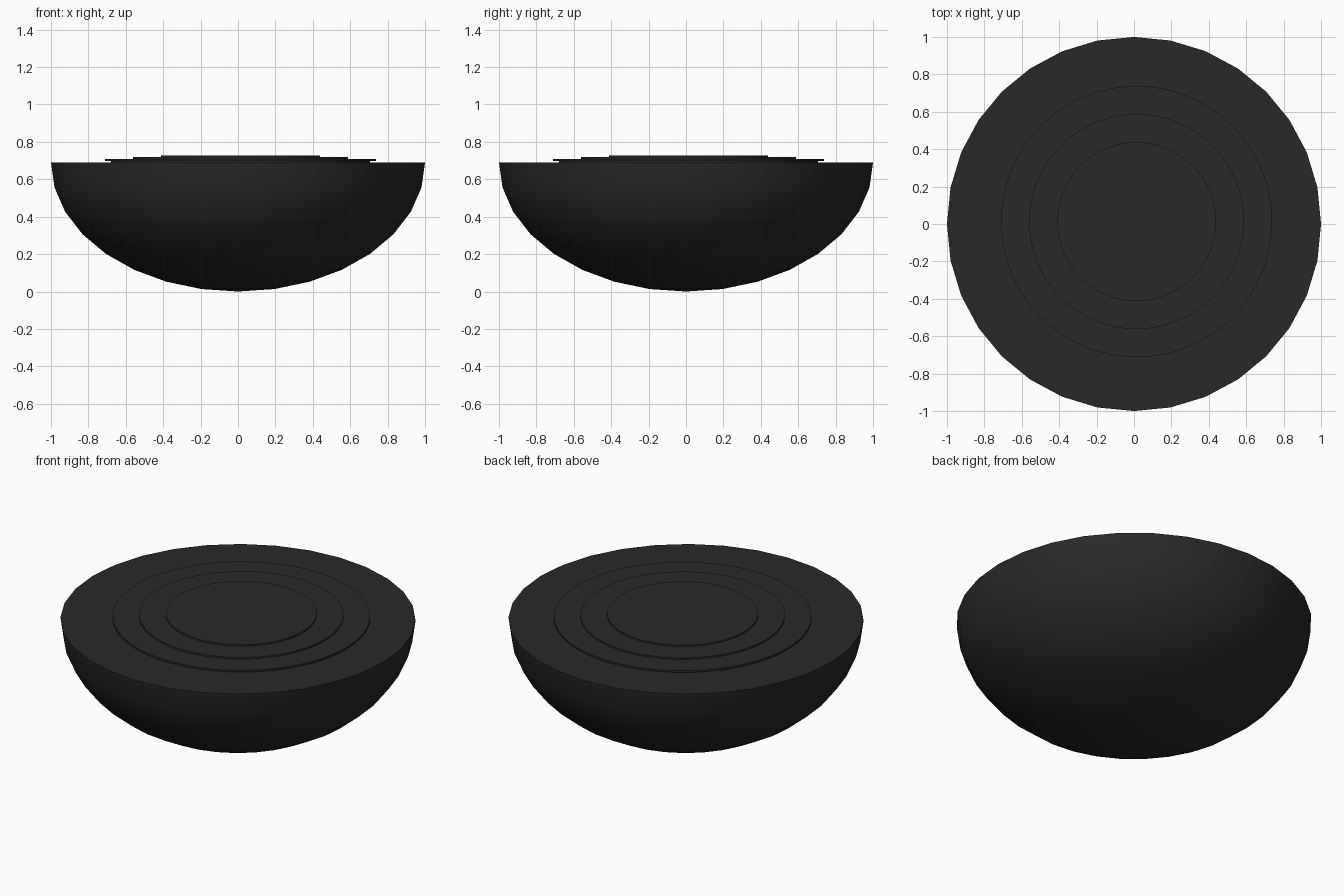
import bpy, bmesh, math

if "Cube" in bpy.data.objects:
    bpy.data.objects.remove(bpy.data.objects["Cube"])

dark = bpy.data.materials.new("dark")
dark.diffuse_color = (0.022, 0.022, 0.022, 1)
dark.use_nodes = True
dark.node_tree.nodes["Principled BSDF"].inputs["Base Color"].default_value = dark.diffuse_color


def lathe(name, profile, sides, centre=(0, 0)):
    """Revolve (radius, z) points around z; radius 0 makes a pole, open ends are capped."""
    bm = bmesh.new()
    rings = []
    for r, z in profile:
        if r == 0:
            rings.append([bm.verts.new((0, 0, z))] * sides)
        else:
            rings.append([bm.verts.new((r * math.cos(2 * math.pi * i / sides),
                                        r * math.sin(2 * math.pi * i / sides), z))
                          for i in range(sides)])
    for a, b in zip(rings, rings[1:]):
        for i in range(sides):
            j = (i + 1) % sides
            bm.faces.new(list(dict.fromkeys((a[i], a[j], b[j], b[i]))))
    for end, ring in ((0, rings[0]), (1, rings[-1])):
        if len(set(ring)) > 1:
            bm.faces.new(ring if end else ring[::-1])
    bmesh.ops.recalc_face_normals(bm, faces=bm.faces)
    mesh = bpy.data.meshes.new(name)
    bm.to_mesh(mesh)
    bm.free()
    mesh.materials.append(dark)
    obj = bpy.data.objects.new(name, mesh)
    obj.location = (*centre, 0)
    bpy.context.collection.objects.link(obj)
    bpy.ops.object.select_all(action='DESELECT')
    obj.select_set(True)
    bpy.context.view_layer.objects.active = obj
    bpy.ops.object.shade_smooth_by_angle(angle=math.radians(35))
    return obj


# Half-ellipsoid body with a flat top
RIM = 0.69
body = [(math.sin(k * math.pi / 16) if k else 0,
         RIM * (1 - math.cos(k * math.pi / 16))) for k in range(9)]
lathe("bowl_body", body, 32)

# Three thin stepped discs, slightly off centre; the lowest has an undercut foot
offset = (0.014, 0.013)
lathe("outer_disc", [(0.693, RIM - 0.005), (0.693, 0.697), (0.725, 0.697), (0.725, 0.708)], 64, offset)
lathe("middle_disc", [(0.575, 0.70), (0.575, 0.718)], 64, offset)
lathe("inner_disc", [(0.425, 0.71), (0.425, 0.727)], 64, offset)
